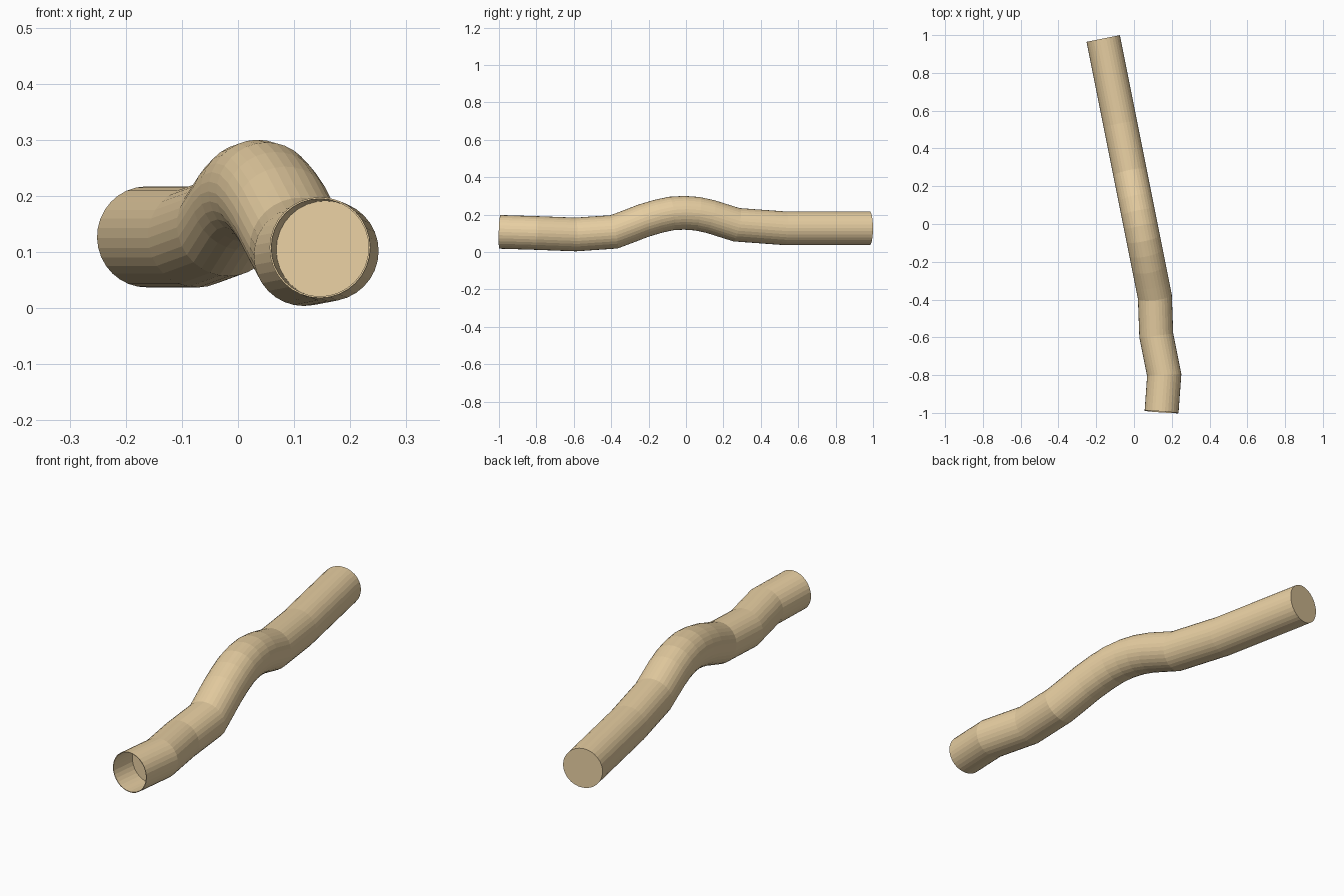
import bpy, bmesh, math
from mathutils import Vector

if "Cube" in bpy.data.objects:
    bpy.data.objects.remove(bpy.data.objects["Cube"])

SIDES, R_OUT, R_IN, DEPTH = 32, 0.09, 0.087, 0.125

# Centre line: three bent front lengths, an arched middle, a straight tail
front = [(0.146, -0.995, 0.108), (0.160, -0.80, 0.102), (0.118, -0.59, 0.094)]
arch = [(-0.385, 0.108), (-0.31, 0.136), (-0.23, 0.167), (-0.15, 0.191), (-0.08, 0.206),
        (-0.01, 0.210), (0.06, 0.205), (0.13, 0.190), (0.20, 0.168), (0.27, 0.146),
        (0.53, 0.127), (0.982, 0.127)]
path = [Vector(p) for p in front]
path += [Vector((-0.163 + 0.2 * (0.982 - y), y, z)) for y, z in arch]


def circle(centre, axis, radius):
    u = axis.cross(Vector((0, 0, 1))).normalized()
    v = u.cross(axis).normalized()
    return [centre + radius * (u * math.cos(a) + v * math.sin(a))
            for a in (2 * math.pi * i / SIDES for i in range(SIDES))]


def bridge(bm, a, b):
    for i in range(SIDES):
        j = (i + 1) % SIDES
        bm.faces.new((a[i], a[j], b[j], b[i]))


bm = bmesh.new()
dirs = [(b - a).normalized() for a, b in zip(path, path[1:])]

# Outer tube: slide each ring along its length onto the mitre plane
pts = circle(path[0], dirs[0], R_OUT)
rings = [[bm.verts.new(p) for p in pts]]
for k in range(1, len(path)):
    d = dirs[k - 1]
    n = (d + dirs[min(k, len(dirs) - 1)]).normalized()
    pts = [p + d * ((path[k] - p).dot(n) / d.dot(n)) for p in pts]
    rings.append([bm.verts.new(p) for p in pts])
for a, b in zip(rings, rings[1:]):
    bridge(bm, a, b)
bm.faces.new(rings[-1])

# Recessed front opening: thin rim, inner wall, floor
rim = [bm.verts.new(p) for p in circle(path[0], dirs[0], R_IN)]
floor = [bm.verts.new(p) for p in circle(path[0] + dirs[0] * DEPTH, dirs[0], R_IN)]
bridge(bm, rim, rings[0])
bridge(bm, floor, rim)
bm.faces.new(floor)
bmesh.ops.recalc_face_normals(bm, faces=bm.faces[:])

mesh = bpy.data.meshes.new("bent_tube")
bm.to_mesh(mesh)
bm.free()
tube = bpy.data.objects.new("bent_tube", mesh)
bpy.context.collection.objects.link(tube)

mat = bpy.data.materials.new("tan")
mat.diffuse_color = (0.80, 0.62, 0.36, 1)
mat.use_nodes = True
mat.node_tree.nodes["Principled BSDF"].inputs["Base Color"].default_value = mat.diffuse_color
mesh.materials.append(mat)
